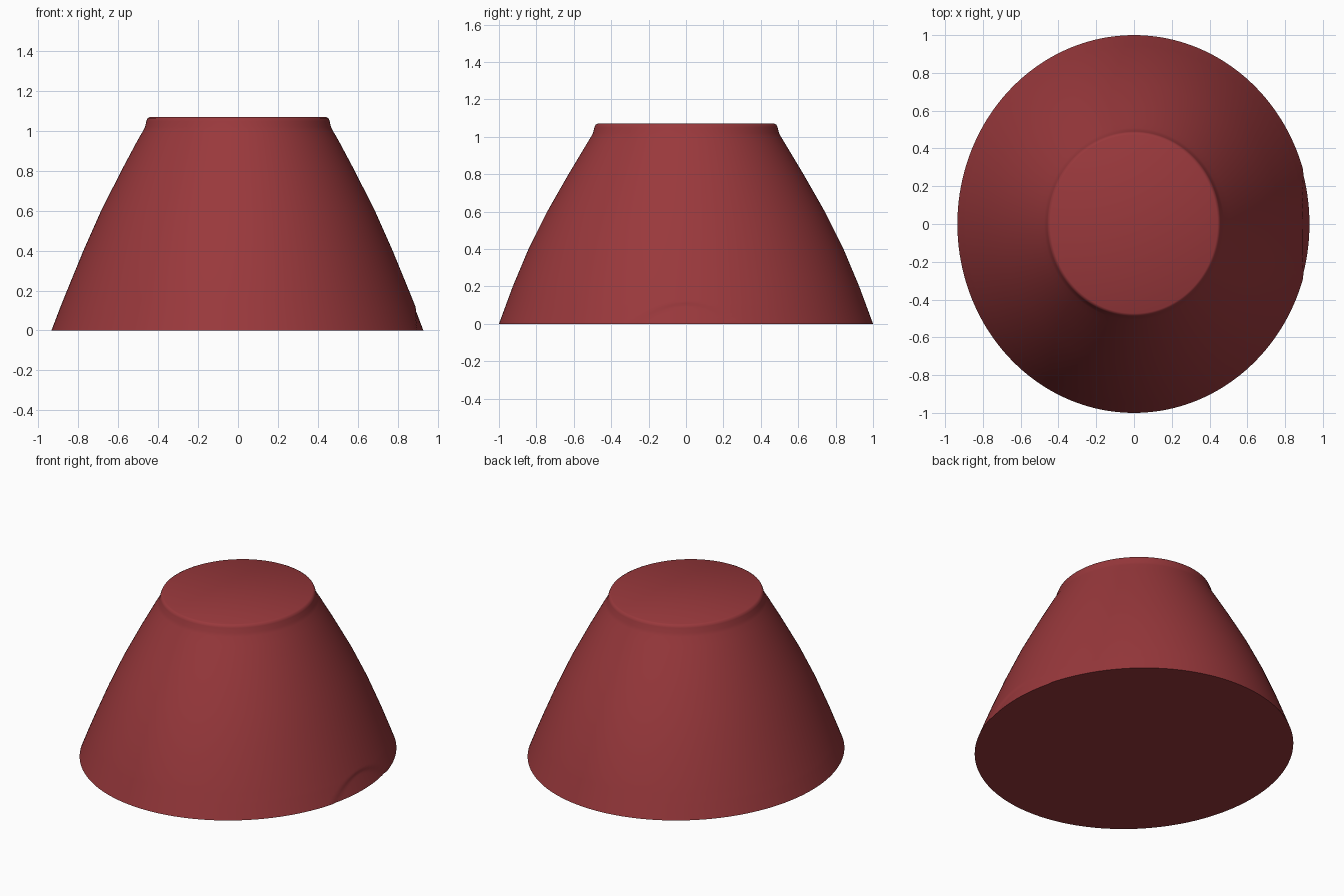
import bpy, bmesh, math

if "Cube" in bpy.data.objects:
    bpy.data.objects.remove(bpy.data.objects["Cube"])

# Profile of the body: height, half width in x, half depth in y
PROFILE = [(0.0, 0.935, 1.0), (0.1, 0.897, 0.963), (0.2, 0.857, 0.926),
           (0.4, 0.775, 0.842), (0.6, 0.686, 0.742), (0.8, 0.585, 0.628),
           (0.95, 0.505, 0.538), (1.0, 0.476, 0.508), (1.02, 0.466, 0.497),
           (1.05, 0.459, 0.49), (1.064, 0.453, 0.484), (1.07, 0.442, 0.473)]
SEGMENTS = 192


def section(z):
    for (z0, a0, b0), (z1, a1, b1) in zip(PROFILE, PROFILE[1:]):
        if z <= z1:
            t = (z - z0) / (z1 - z0)
            return a0 + (a1 - a0) * t, b0 + (b1 - b0) * t


# Ring heights: fine near the base for the shallow arched patch
heights = [i * 0.01 for i in range(16)] + [p[0] for p in PROFILE[2:]]

bm = bmesh.new()
rings = []
for z in heights:
    a, b = section(z)
    ring = []
    for i in range(SEGMENTS):
        t = 2 * math.pi * i / SEGMENTS
        x, y = a * math.cos(t), b * math.sin(t)
        # Shallow arched patch at the base of the right side
        if x > 0:
            depth = 0.115 * (1 - (y / 0.28) ** 2) - z
            x -= 0.006 * max(0.0, min(1.0, depth / 0.015))
        ring.append(bm.verts.new((x, y, z)))
    rings.append(ring)

# Side wall and flat caps
for low, high in zip(rings, rings[1:]):
    for i in range(SEGMENTS):
        j = (i + 1) % SEGMENTS
        bm.faces.new((low[i], low[j], high[j], high[i]))
bm.faces.new(rings[0][::-1])
bm.faces.new(rings[-1])

mesh = bpy.data.meshes.new("tapered_body")
bm.to_mesh(mesh)
bm.free()
body = bpy.data.objects.new("tapered_body", mesh)
bpy.context.collection.objects.link(body)

# Dark red material
red = bpy.data.materials.new("dark_red")
red.diffuse_color = (0.32, 0.04, 0.045, 1)
red.use_nodes = True
red.node_tree.nodes["Principled BSDF"].inputs["Base Color"].default_value = red.diffuse_color
mesh.materials.append(red)

bpy.context.view_layer.objects.active = body
body.select_set(True)
bpy.ops.object.shade_smooth_by_angle(angle=math.radians(40))
